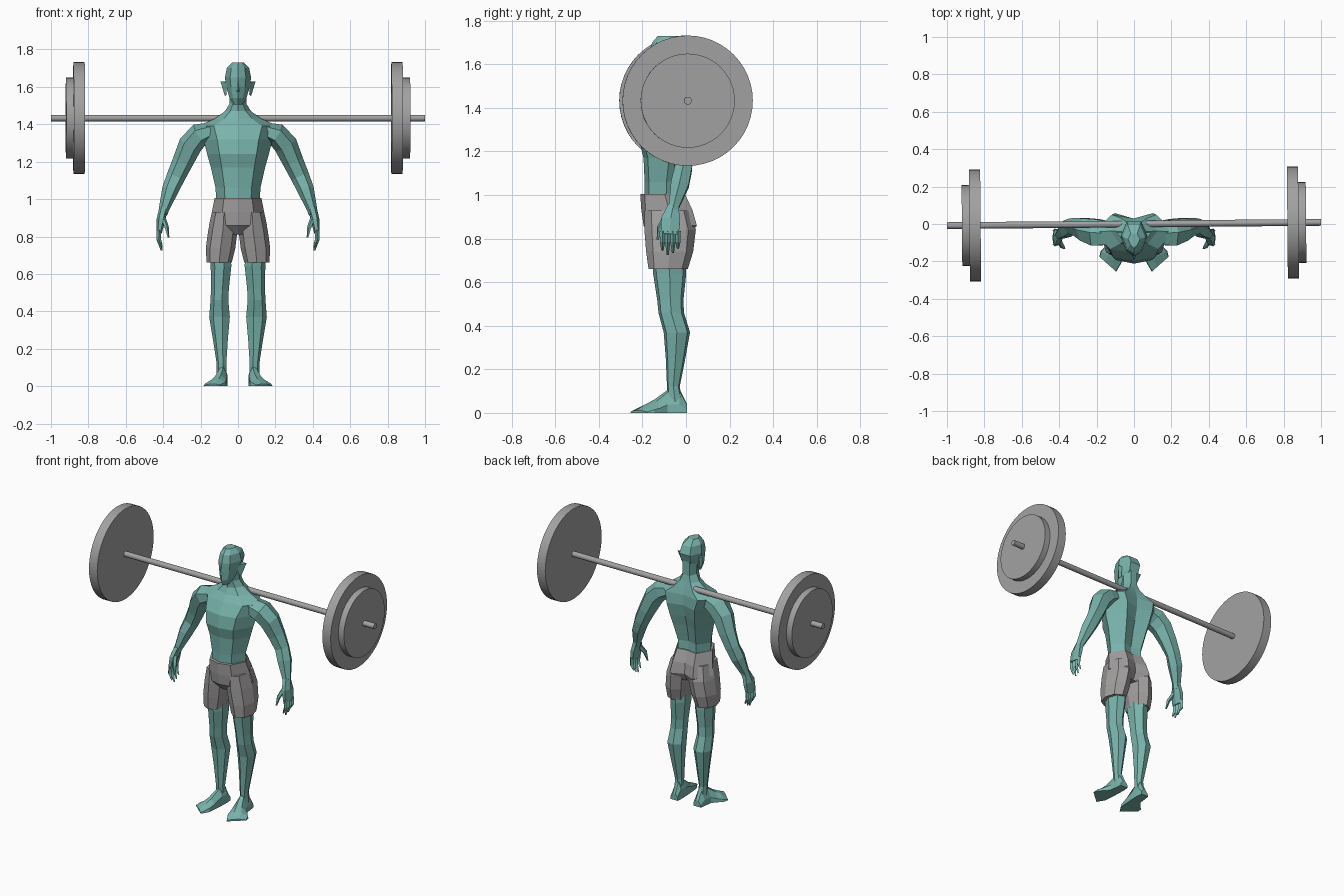
import bpy, bmesh, math
from mathutils import Vector


def material(name, rgb):
    m = bpy.data.materials.new(name)
    m.diffuse_color = (*rgb, 1)
    return m


SKIN = material("teal skin", (0.19, 0.45, 0.41))
CLOTH = material("grey cloth", (0.36, 0.345, 0.345))
STEEL = material("grey steel", (0.36, 0.36, 0.36))


def loft(name, rings, mat, side=1):
    """Skin a list of equal-length rings; side -1 mirrors in x."""
    bm = bmesh.new()
    rows = [[bm.verts.new((p[0] * side, p[1], p[2])) for p in r] for r in rings]
    n = len(rows[0])
    for a, b in zip(rows, rows[1:]):
        for i in range(n):
            j = (i + 1) % n
            bm.faces.new((a[i], a[j], b[j], b[i]))
    bm.faces.new(rows[0])
    bm.faces.new(rows[-1])
    bmesh.ops.recalc_face_normals(bm, faces=bm.faces)
    me = bpy.data.meshes.new(name)
    bm.to_mesh(me)
    bm.free()
    me.materials.append(mat)
    ob = bpy.data.objects.new(name, me)
    bpy.context.collection.objects.link(ob)
    return ob


def body_ring(z, w, front, back, groove=0.0, keel=0.0):
    """Symmetric eight-point section with a groove down the back."""
    mid = (front + back) / 2
    half = [(0.6 * w, front + 0.02), (w, mid + 0.01), (0.55 * w, back)]
    pts = [(0, front - keel)] + half + [(0, back - groove)]
    pts += [(-x, y) for x, y in reversed(half)]
    return [(x, y, z) for x, y in pts]


def flat_oval(cx, cy, z, rx, ry, n=7):
    return [(cx + rx * math.cos(t), cy + ry * math.sin(t), z)
            for t in (2 * math.pi * i / n for i in range(n))]


def limb(path, n=6):
    """Rings across a path of (x, y, z, radius across, radius in y)."""
    rings = []
    for i, (x, y, z, ra, rb) in enumerate(path):
        a = Vector(path[max(i - 1, 0)][:3])
        b = Vector(path[min(i + 1, len(path) - 1)][:3])
        d = (b - a).normalized()
        u = Vector((0, 1, 0)).cross(d).normalized()
        v = d.cross(u)
        rings.append([Vector((x, y, z)) + u * ra * math.cos(2 * math.pi * k / n)
                      + v * rb * math.sin(2 * math.pi * k / n) for k in range(n)])
    return rings


# Torso and neck
loft("torso", [body_ring(*r) for r in (
    (0.96, 0.115, -0.19, -0.01, 0.01),
    (1.06, 0.12, -0.19, -0.01, 0.02),
    (1.17, 0.145, -0.195, 0.02, 0.03),
    (1.24, 0.165, -0.212, 0.04, 0.03),
    (1.32, 0.185, -0.20, 0.058, 0.03),
    (1.39, 0.215, -0.155, 0.05, 0.02),
    (1.43, 0.125, -0.125, 0.03, 0.01),
    (1.47, 0.07, -0.11, 0.01, 0.0),
    (1.51, 0.045, -0.115, 0.0, 0.0),
    (1.60, 0.045, -0.12, 0.0, 0.0))], SKIN)

# Head
loft("head", [body_ring(*r) for r in (
    (1.505, 0.022, -0.165, -0.11, 0.0, 0.0),
    (1.54, 0.045, -0.17, -0.06, 0.0, 0.005),
    (1.60, 0.063, -0.165, 0.0, 0.0, 0.01),
    (1.65, 0.07, -0.165, 0.015, 0.0, 0.005),
    (1.70, 0.06, -0.155, -0.005, 0.0, 0.0),
    (1.73, 0.032, -0.13, -0.05, 0.0, 0.0))], SKIN)
loft("nose", [[(-0.006, -0.16, 1.635), (0.006, -0.16, 1.635), (0, -0.175, 1.635)],
              [(-0.014, -0.16, 1.575), (0.014, -0.16, 1.575), (0, -0.195, 1.58)]], SKIN)

# Shorts seat
loft("shorts_seat", [body_ring(*r) for r in (
    (1.005, 0.125, -0.21, -0.005, 0.01),
    (0.93, 0.14, -0.205, 0.03, 0.02),
    (0.86, 0.155, -0.195, 0.05, 0.035),
    (0.81, 0.09, -0.15, 0.01, 0.02))], CLOTH)

for s, tag in ((1, "left"), (-1, "right")):
    loft(tag + "_ear", [
        [(0.06, -0.085, 1.56), (0.06, -0.05, 1.56), (0.07, -0.065, 1.55)],
        [(0.062, -0.085, 1.625), (0.062, -0.045, 1.63), (0.094, -0.045, 1.63)]], SKIN, s)

    # Shorts leg
    loft(tag + "_shorts_leg", [flat_oval(*r, 8) for r in (
        (0.075, -0.085, 0.93, 0.06, 0.105),
        (0.080, -0.073, 0.84, 0.078, 0.118),
        (0.093, -0.075, 0.74, 0.079, 0.108),
        (0.101, -0.082, 0.66, 0.067, 0.09))], CLOTH, s)

    # Leg
    loft(tag + "_leg", [flat_oval(*r) for r in (
        (0.092, -0.078, 0.72, 0.06, 0.08),
        (0.088, -0.075, 0.64, 0.058, 0.078),
        (0.094, -0.072, 0.52, 0.05, 0.062),
        (0.097, -0.068, 0.46, 0.05, 0.06),
        (0.096, -0.042, 0.37, 0.058, 0.062),
        (0.092, -0.048, 0.25, 0.042, 0.046),
        (0.087, -0.058, 0.12, 0.027, 0.03),
        (0.087, -0.05, 0.05, 0.027, 0.035))], SKIN, s)

    # Foot, heel to toe, with the toe line slanting back to the outside
    rings = []
    for y, cx, w, h, slant in ((0.005, 0.085, 0.027, 0.04, 0),
                               (-0.03, 0.086, 0.031, 0.11, 0),
                               (-0.085, 0.09, 0.034, 0.105, 0),
                               (-0.14, 0.108, 0.047, 0.06, 0.02),
                               (-0.175, 0.122, 0.056, 0.04, 0.03),
                               (-0.215, 0.14, 0.045, 0.012, 0.04)):
        rings.append([(cx + w * a, y + slant * a, h * b) for a, b in
                      ((-1, 0), (1, 0), (0.95, 0.35), (0.3, 0.9), (-0.35, 1), (-0.95, 0.55))])
    loft(tag + "_foot", rings, SKIN, s)

    # Shoulder, arm and wrist
    loft(tag + "_arm", limb((
        (0.12, -0.05, 1.375, 0.04, 0.07),
        (0.205, -0.045, 1.345, 0.062, 0.082),
        (0.255, -0.03, 1.29, 0.064, 0.07),
        (0.295, -0.015, 1.20, 0.056, 0.056),
        (0.332, -0.012, 1.12, 0.05, 0.045),
        (0.362, -0.028, 1.05, 0.045, 0.048),
        (0.395, -0.055, 0.95, 0.028, 0.028),
        (0.402, -0.062, 0.92, 0.025, 0.032))), SKIN, s)

    # Hand
    loft(tag + "_palm", limb((
        (0.398, -0.058, 0.95, 0.024, 0.028),
        (0.412, -0.07, 0.89, 0.023, 0.05),
        (0.422, -0.075, 0.82, 0.015, 0.048))), SKIN, s)
    for i, (y, tip) in enumerate(((-0.108, 0.745), (-0.084, 0.725),
                                  (-0.06, 0.735), (-0.037, 0.755))):
        loft(f"{tag}_finger_{i + 1}", limb((
            (0.422, y, 0.835, 0.013, 0.013),
            (0.424, y, 0.785, 0.012, 0.012),
            (0.408, y, tip, 0.005, 0.005)), 4), SKIN, s)
    loft(tag + "_thumb", limb((
        (0.402, -0.085, 0.90, 0.015, 0.02),
        (0.382, -0.12, 0.85, 0.012, 0.014),
        (0.372, -0.13, 0.795, 0.005, 0.005)), 5), SKIN, s)


# Barbell, turned slightly about the upright axis
def disc(name, x0, x1, radius, sides):
    bpy.ops.mesh.primitive_cylinder_add(vertices=sides, radius=radius, depth=x1 - x0)
    ob = bpy.context.object
    ob.name = name
    turn = math.radians(0.5)
    ob.rotation_euler = (0, math.pi / 2, turn)
    c = (x0 + x1) / 2
    ob.location = (c * math.cos(turn), c * math.sin(turn), 1.433)
    ob.data.materials.append(STEEL)
    bpy.ops.object.shade_smooth_by_angle(angle=math.radians(30))


disc("bar", -1.0, 1.0, 0.018, 16)
for s, tag in ((1, "left"), (-1, "right")):
    for part, a, b, r in (("large_plate", 0.82, 0.88, 0.299), ("small_plate", 0.88, 0.92, 0.216)):
        disc(f"{tag}_{part}", min(a * s, b * s), max(a * s, b * s), r, 48)
